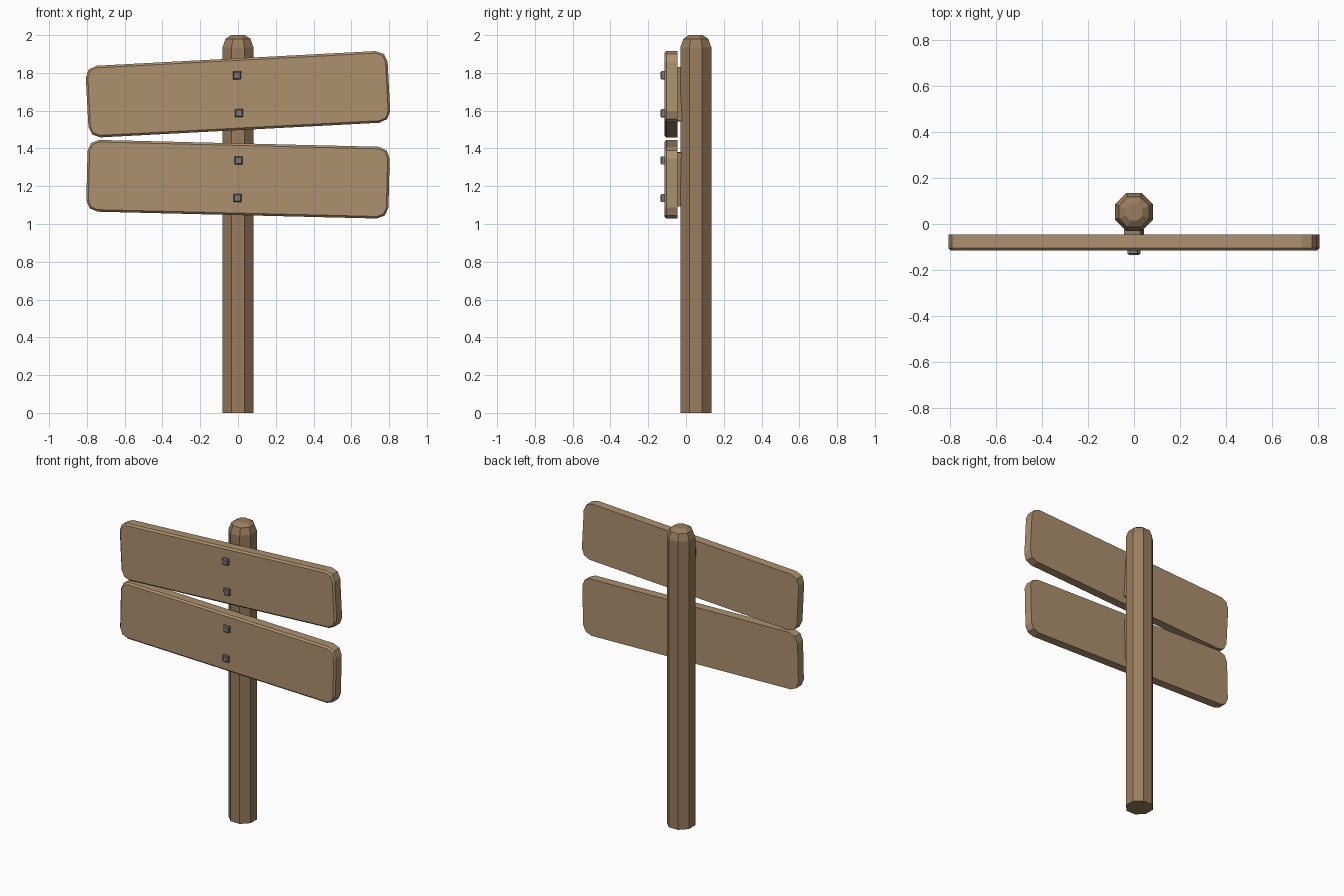
import bpy, bmesh, math
from mathutils import Matrix, Vector

if "Cube" in bpy.data.objects:
    bpy.data.objects.remove(bpy.data.objects["Cube"])


def material(name, color):
    m = bpy.data.materials.new(name)
    m.diffuse_color = (*color, 1)
    m.use_nodes = True
    m.node_tree.nodes["Principled BSDF"].inputs["Base Color"].default_value = m.diffuse_color
    return m


WOOD = material("board_wood", (0.42, 0.28, 0.155))
POST = material("post_wood", (0.32, 0.205, 0.11))
METAL = material("bolt_metal", (0.2, 0.19, 0.18))


def loft(name, rings, mat, matrix=Matrix()):
    """Skin a closed solid through matching rings of points."""
    bm = bmesh.new()
    loops = [[bm.verts.new(matrix @ Vector(p)) for p in ring] for ring in rings]
    n = len(loops[0])
    for a, b in zip(loops, loops[1:]):
        for i in range(n):
            j = (i + 1) % n
            bm.faces.new((a[i], a[j], b[j], b[i]))
    bm.faces.new(loops[0])
    bm.faces.new(loops[-1])
    bmesh.ops.recalc_face_normals(bm, faces=bm.faces)
    me = bpy.data.meshes.new(name)
    bm.to_mesh(me)
    bm.free()
    me.materials.append(mat)
    ob = bpy.data.objects.new(name, me)
    bpy.context.collection.objects.link(ob)
    return ob


def octagon(apothem, z):
    r = apothem / math.cos(math.pi / 8)
    angles = [(i + 0.5) * math.pi / 4 for i in range(8)]
    return [(r * math.cos(a), 0.052 + r * math.sin(a), z) for a in angles]


def slab(hw, hh, y, radius=0.0, cz=0.0):
    """Rectangle in the xz plane, corners rounded with two segments."""
    if not radius:
        return [(sx * hw, y, cz + sz * hh) for sx, sz in ((1, 1), (-1, 1), (-1, -1), (1, -1))]
    pts = []
    for k, (sx, sz) in enumerate(((1, 1), (-1, 1), (-1, -1), (1, -1))):
        for s in range(3):
            a = (k + s / 2) * math.pi / 2
            pts.append((sx * (hw - radius) + radius * math.cos(a), y,
                        cz + sz * (hh - radius) + radius * math.sin(a)))
    return pts


# Octagonal post with a faceted, rounded top
profile = [(0.082, 0), (0.082, 1.935), (0.066, 1.98), (0.037, 2.0)]
loft("post", [octagon(a, z) for a, z in profile], POST)

# Two tilted boards, each with a spacer block and two bolts
for label, z, tilt in (("upper", 1.687, 3.0), ("lower", 1.237, -1.4)):
    m = Matrix.Translation((0, 0, z)) @ Matrix.Rotation(math.radians(-tilt), 4, 'Y')
    loft(label + "_board", [slab(0.80, 0.19, -0.046, 0.06),
                            slab(0.80, 0.19, -0.104, 0.06),
                            slab(0.789, 0.179, -0.115, 0.049)], WOOD, m)
    loft(label + "_spacer", [slab(0.036, 0.143, -0.02),
                             slab(0.036, 0.143, -0.048)], POST, m)
    for side, cz in (("top", 0.1), ("bottom", -0.1)):
        loft(f"{label}_{side}_bolt", [slab(0.021, 0.021, -0.11, cz=cz),
                                      slab(0.021, 0.021, -0.129, cz=cz),
                                      slab(0.016, 0.016, -0.134, cz=cz)], METAL, m)
